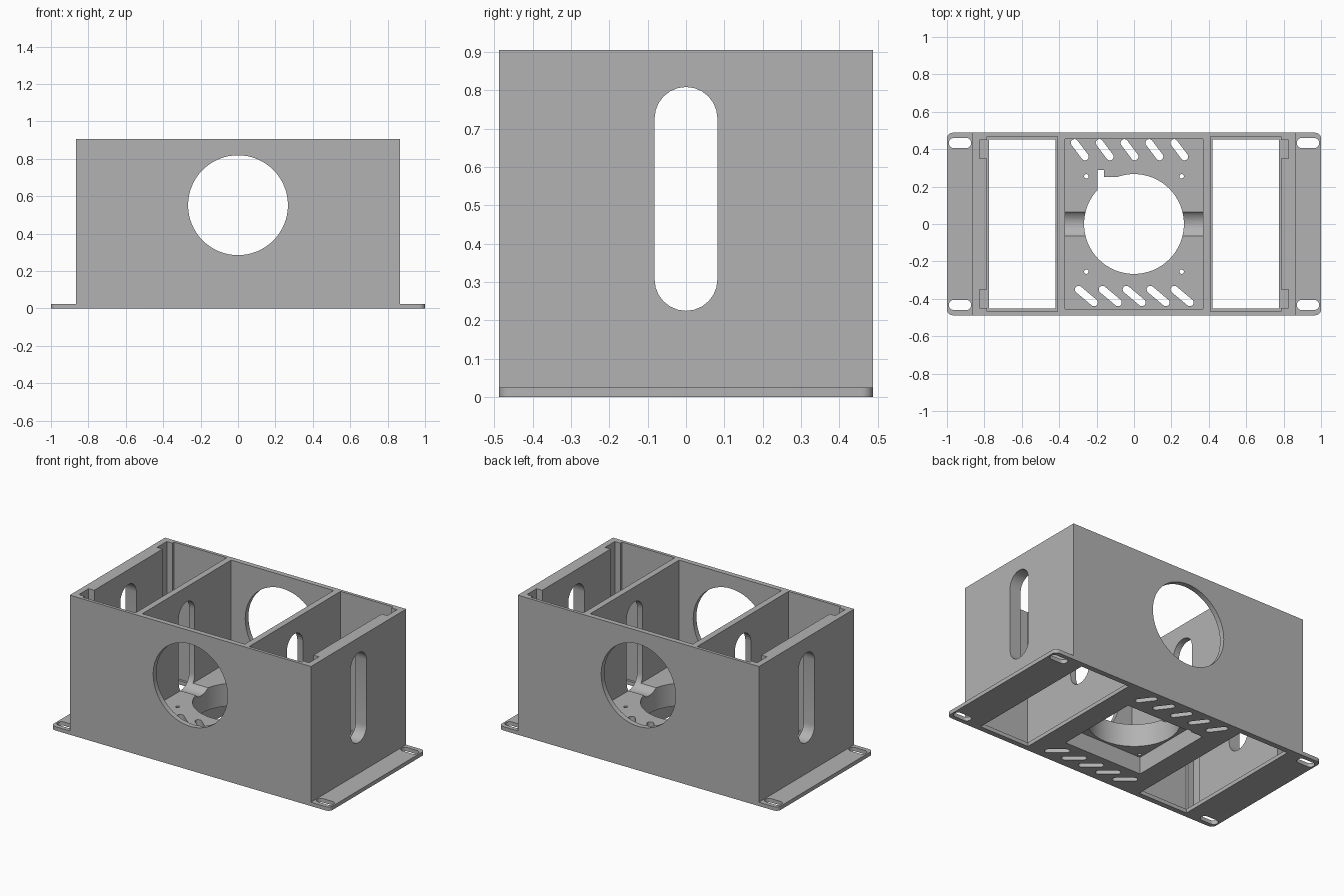
import bpy, bmesh, math
from mathutils import Matrix, Vector

if "Cube" in bpy.data.objects:
    bpy.data.objects.remove(bpy.data.objects["Cube"])

grey = bpy.data.materials.new("matte_grey")
grey.diffuse_color = (0.45, 0.45, 0.45, 1)
grey.use_nodes = True
grey.node_tree.nodes["Principled BSDF"].inputs["Base Color"].default_value = grey.diffuse_color


def prism(name, pts, lo, hi, axis="Z"):
    """Extrude a 2D outline along an axis: Z uses (x,y), Y uses (x,z), X uses (y,z)."""
    place = {"Z": lambda a, b, c: (a, b, c),
             "Y": lambda a, b, c: (a, c, b),
             "X": lambda a, b, c: (c, a, b)}[axis]
    bm = bmesh.new()
    low = [bm.verts.new(place(a, b, lo)) for a, b in pts]
    high = [bm.verts.new(place(a, b, hi)) for a, b in pts]
    bm.faces.new(low)
    bm.faces.new(high)
    n = len(pts)
    for i in range(n):
        j = (i + 1) % n
        bm.faces.new((low[i], low[j], high[j], high[i]))
    bmesh.ops.recalc_face_normals(bm, faces=bm.faces)
    mesh = bpy.data.meshes.new(name)
    bm.to_mesh(mesh)
    bm.free()
    mesh.materials.append(grey)
    obj = bpy.data.objects.new(name, mesh)
    bpy.context.collection.objects.link(obj)
    return obj


def rect(x0, x1, y0, y1):
    return [(x0, y0), (x1, y0), (x1, y1), (x0, y1)]


def circle(r, cx=0, cy=0, n=64):
    return [(cx + r * math.cos(2 * math.pi * i / n),
             cy + r * math.sin(2 * math.pi * i / n)) for i in range(n)]


def slot(cx, cy, half, r, angle, n=12):
    """Outline with round ends; half is the distance from centre to end arc centre."""
    pts = []
    for side in (0, 1):
        for i in range(n + 1):
            t = -math.pi / 2 + math.pi * i / n + side * math.pi
            x = (half if side == 0 else -half) + r * math.cos(t)
            y = r * math.sin(t)
            pts.append((cx + x * math.cos(angle) - y * math.sin(angle),
                        cy + x * math.sin(angle) + y * math.cos(angle)))
    return pts


def rounded_rect(hx, hy, r, n=6):
    pts = []
    for k, (sx, sy) in enumerate(((1, 1), (-1, 1), (-1, -1), (1, -1))):
        for i in range(n + 1):
            t = math.pi / 2 * (k + i / n)
            pts.append((sx * (hx - r) + r * math.cos(t), sy * (hy - r) + r * math.sin(t)))
    return pts


def combine(body, tool, op="DIFFERENCE"):
    mod = body.modifiers.new(op.lower(), "BOOLEAN")
    mod.operation = op
    mod.solver = "EXACT"
    mod.object = tool
    bpy.context.view_layer.objects.active = body
    bpy.ops.object.modifier_apply(modifier=mod.name)
    bpy.data.objects.remove(tool, do_unlink=True)


def cut(pts, lo, hi, axis="Z"):
    combine(body, prism("cutter", pts, lo, hi, axis))


# Box with a mounting flange along the bottom
W, D, H, PLATE, FLOOR = 0.865, 0.488, 0.905, 0.025, 0.256
body = prism("fan_enclosure", rounded_rect(1.0, D, 0.03), 0, PLATE)
combine(body, prism("shell", rect(-W, W, -D, D), 0.01, H), "UNION")

# Middle bay above a thick floor
cut(rect(-0.368, 0.368, -0.455, 0.455), FLOOR, 1)

for s in (-1, 1):
    # Side bays with a narrow ledge around an open bottom
    cut(rect(*sorted((s * 0.408, s * 0.786)), -0.468, 0.468), PLATE, 1)
    cut(rect(*sorted((s * 0.42, s * 0.775)), -0.453, 0.453), -0.1, 0.5)
    for t in (-1, 1):
        # Vertical corner grooves in the end walls
        cut(rect(*sorted((s * 0.77, s * 0.826)), *sorted((t * 0.35, t * 0.45))), PLATE, 1)
        # Flange mounting slots
        cut(slot(s * 0.93, t * 0.433, 0.033, 0.027, 0), -0.1, 0.2)

# Cable slots through end walls and partitions, round openings front and back
cut(slot(0, 0.517, 0.21, 0.082, math.pi / 2), -1.2, 1.2, "X")
cut(circle(0.267, 0, 0.552), -1, 1, "Y")

# Fan seat underneath, air hole, wire notch and screw holes
cut(rect(-0.28, 0.28, -0.28, 0.28), -0.1, 0.11)
cut(circle(0.267), -0.2, 0.5)
cut([(-0.195, 0.1), (-0.08, 0.1), (-0.08, 0.25), (-0.16, 0.25),
     (-0.16, 0.29), (-0.195, 0.29)], -0.2, 0.5)
for sx in (-1, 1):
    for sy in (-1, 1):
        cut(circle(0.012, sx * 0.255, sy * 0.255, 16), -0.2, 0.5)

# Slanted vent rows
for i in range(5):
    cut(slot(-0.29 + 0.133 * i, 0.397, 0.046, 0.02, math.radians(-53)), -0.2, 0.5)
    cut(slot(-0.255 + 0.128 * i, -0.385, 0.054, 0.02, math.radians(-40)), -0.2, 0.5)

bpy.ops.object.select_all(action="DESELECT")
body.select_set(True)
bpy.context.view_layer.objects.active = body
bpy.ops.object.shade_smooth_by_angle(angle=math.radians(30))
